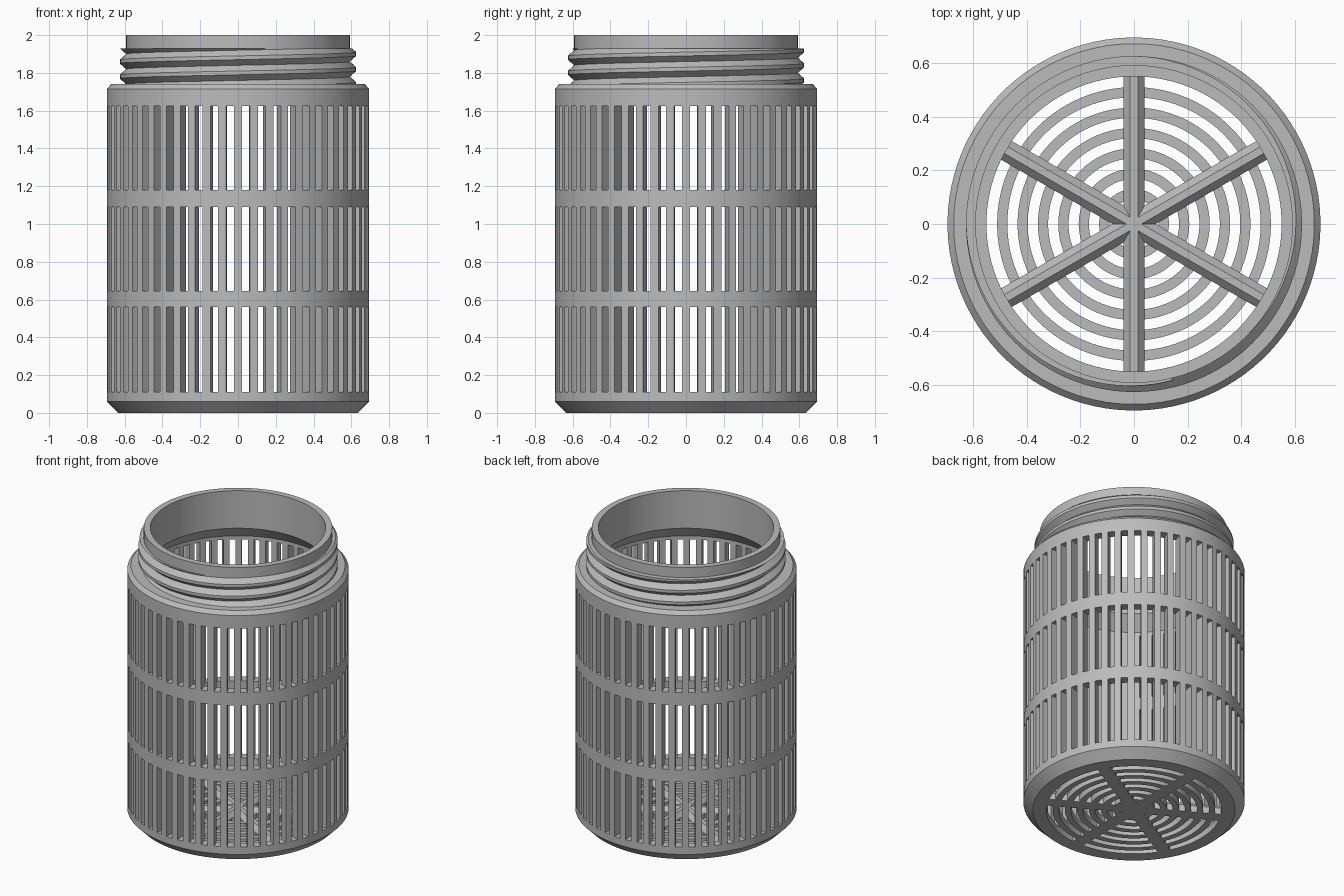
import bpy, bmesh
from math import sin, cos, pi, radians

if "Cube" in bpy.data.objects:
    bpy.data.objects.remove(bpy.data.objects["Cube"])

GREY = 0.5
mat = bpy.data.materials.new("plain grey plastic")
mat.use_nodes = True
mat.diffuse_color = (GREY, GREY, GREY, 1)
mat.node_tree.nodes["Principled BSDF"].inputs["Base Color"].default_value = (GREY, GREY, GREY, 1)

SLOTS = 52
SEGS = SLOTS * 2
STEP = 2 * pi / SEGS


def finish(bm, name):
    bmesh.ops.recalc_face_normals(bm, faces=bm.faces)
    mesh = bpy.data.meshes.new(name)
    bm.to_mesh(mesh)
    bm.free()
    mesh.materials.append(mat)
    obj = bpy.data.objects.new(name, mesh)
    bpy.context.collection.objects.link(obj)
    bpy.ops.object.select_all(action='DESELECT')
    obj.select_set(True)
    bpy.context.view_layer.objects.active = obj
    bpy.ops.object.shade_smooth_by_angle(angle=radians(20))
    return obj


def lathe(profile, is_open=lambda i, j: False):
    """Revolve a closed (r, z) profile; cells where is_open holds are left out."""
    bm = bmesh.new()
    cols = [[bm.verts.new((r * cos((i - 0.5) * STEP), r * sin((i - 0.5) * STEP), z))
             for r, z in profile] for i in range(SEGS)]
    n = len(profile)
    for i in range(SEGS):
        a, b = cols[i], cols[(i + 1) % SEGS]
        for j in range(n):
            if not is_open(i, j):
                k = (j + 1) % n
                bm.faces.new((a[j], b[j], b[k], a[k]))
    return bm, cols


# Basket wall and neck in one turned shell, with three tiers of slots
R_OUT, R_IN, NECK, BORE = 0.695, 0.63, 0.592, 0.55
SHOULDER, TOP, FLOOR = 1.74, 2.0, 0.045
slot_z = [0.11, 0.56, 0.645, 1.09, 1.18, 1.625]
rows = len(slot_z)
foot = [(BORE, 0), (0.635, 0), (R_OUT, 0.06)]
upper = [(R_OUT, 1.715), (0.672, SHOULDER), (NECK, SHOULDER), (NECK, TOP),
         (BORE, TOP), (BORE, SHOULDER), (R_IN, 1.65)]
profile = (foot + [(R_OUT, z) for z in slot_z] + upper
           + [(R_IN, z) for z in reversed(slot_z)] + [(R_IN, FLOOR), (BORE, FLOOR)])
out0 = len(foot)
in0 = out0 + rows + len(upper)
slot_rows = {out0 + t for t in range(0, rows, 2)} | {in0 + t for t in range(0, rows, 2)}
bm, cols = lathe(profile, lambda i, j: i % 2 == 1 and j in slot_rows)
for i in range(1, SEGS, 2):
    a, b = cols[i], cols[(i + 1) % SEGS]
    for t in range(0, rows, 2):
        o, p = out0 + t, in0 + rows - 1 - t
        corners = [(a[o], a[p]), (b[o], b[p]), (b[o + 1], b[p - 1]), (a[o + 1], a[p - 1])]
        for c in range(4):
            (u, v), (w, x) = corners[c], corners[(c + 1) % 4]
            bm.faces.new((u, w, x, v))
finish(bm, "slotted_body")

# Screw thread around the neck, trimmed flat at its top and bottom
PITCH, DEPTH, HALF, CREST = 0.08, 0.034, 0.04, 0.01
T_LOW, T_HIGH = SHOULDER, 1.93


def thread_point(angle, centre, offset):
    z = min(max(centre + offset, T_LOW), T_HIGH)
    r = NECK + DEPTH * min(max((HALF - abs(z - centre)) / (HALF - CREST), 0), 1)
    return r * cos(angle), r * sin(angle), z


bm = bmesh.new()
strips = []
first, last = int(-1.45 * SEGS), int(1.8 * SEGS)
for s in range(first, last):
    angle = s * STEP
    centre = 1.82 + PITCH * s / SEGS
    pts = [thread_point(angle, centre, d) for d in (-HALF, -CREST, CREST, HALF)]
    inner = [(0.57 * cos(angle), 0.57 * sin(angle), p[2]) for p in (pts[3], pts[0])]
    strips.append([bm.verts.new(p) for p in pts + inner])
for a, b in zip(strips, strips[1:]):
    for j in range(6):
        k = (j + 1) % 6
        bm.faces.new((a[j], b[j], b[k], a[k]))
bm.faces.new(strips[0])
bm.faces.new(strips[-1])
finish(bm, "neck_thread")

# Concentric rings of the floor grille
GAP = 0.038
for n in range(6):
    r = 0.51 - 2 * GAP * n
    bm, _ = lathe([(r, 0), (r, FLOOR), (r - GAP, FLOOR), (r - GAP, 0)])
    finish(bm, f"grille_ring_{n + 1}")

# Three ridged bars crossing at the centre
section = [(-0.04, 0), (0.04, 0), (0.04, FLOOR), (0.014, 0.075), (-0.014, 0.075), (-0.04, FLOOR)]
for n in range(3):
    ang = radians(30 + 60 * n)
    bm = bmesh.new()
    ends = [[bm.verts.new((x * cos(ang) - y * sin(ang), x * sin(ang) + y * cos(ang), z))
             for y, z in section] for x in (-0.6, 0.6)]
    bm.faces.new(ends[0])
    bm.faces.new(ends[1])
    for j in range(6):
        k = (j + 1) % 6
        bm.faces.new((ends[0][j], ends[0][k], ends[1][k], ends[1][j]))
    finish(bm, f"grille_spoke_{n + 1}")
